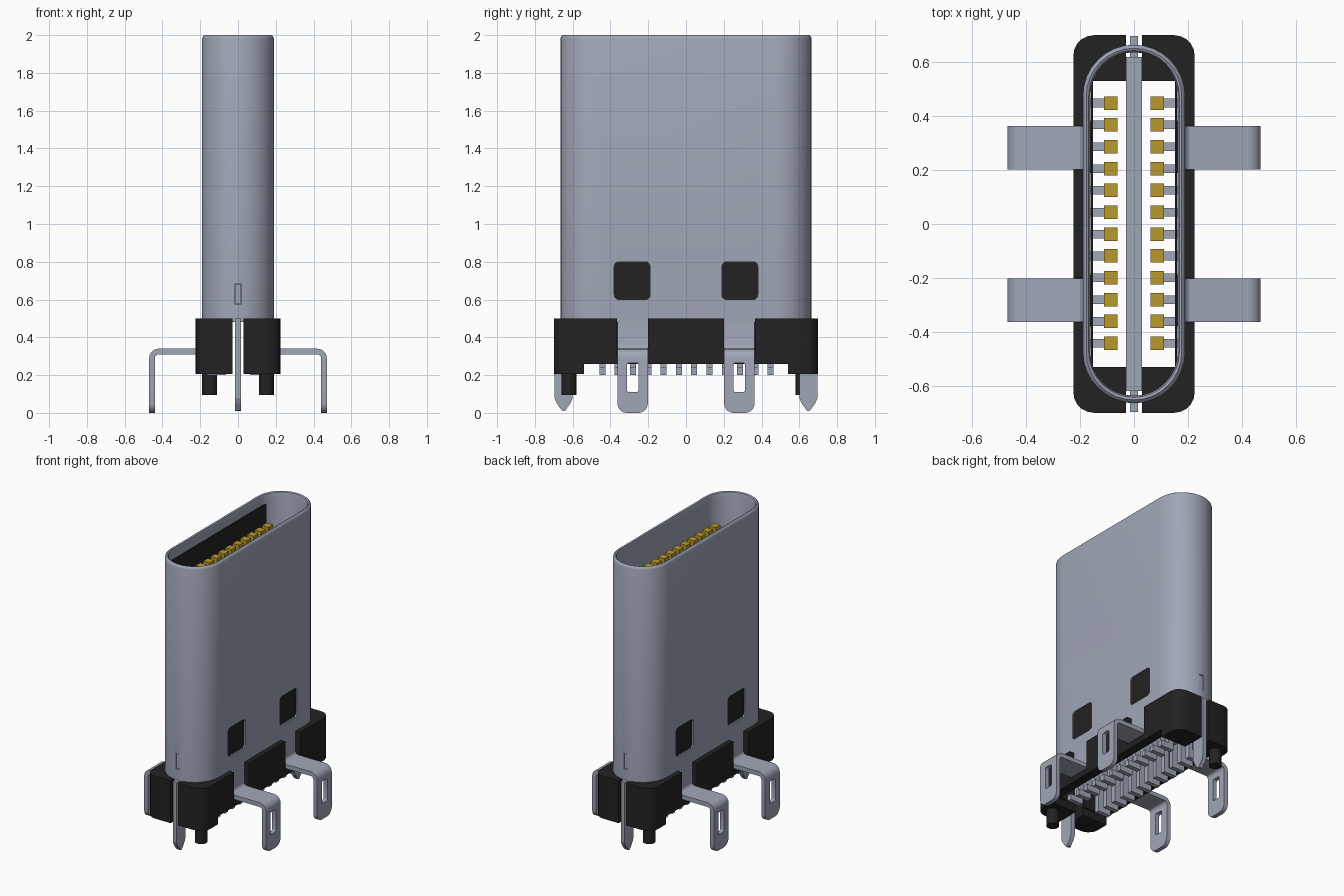
import bpy, bmesh, math
from mathutils import Vector

cube = bpy.data.objects.get("Cube")
if cube:
    bpy.data.objects.remove(cube, do_unlink=True)


def material(name, rgb):
    m = bpy.data.materials.new(name)
    m.use_nodes = True
    m.diffuse_color = (*rgb, 1)
    b = m.node_tree.nodes["Principled BSDF"]
    b.inputs["Base Color"].default_value = (*rgb, 1)
    b.inputs["Roughness"].default_value = 0.5
    return m


STEEL = material("steel grey", (0.35, 0.38, 0.47))
BLACK = material("black plastic", (0.016, 0.016, 0.016))
GOLD = material("contact gold", (0.48, 0.32, 0.026))


def finish(name, bm, mat):
    bmesh.ops.recalc_face_normals(bm, faces=bm.faces)
    me = bpy.data.meshes.new(name)
    bm.to_mesh(me)
    bm.free()
    ob = bpy.data.objects.new(name, me)
    bpy.context.collection.objects.link(ob)
    if mat:
        me.materials.append(mat)
    return ob


def activate(ob):
    bpy.ops.object.select_all(action='DESELECT')
    ob.select_set(True)
    bpy.context.view_layer.objects.active = ob


def smooth(ob):
    activate(ob)
    bpy.ops.object.shade_smooth_by_angle(angle=math.radians(35))


def prism(name, pts, axis, lo, hi, mat):
    """Extrude a 2D outline along an axis (0=x, 1=y, 2=z)."""
    bm = bmesh.new()

    def place(p, t):
        v = list(p)
        v.insert(axis, t)
        return bm.verts.new(v)
    a = [place(p, lo) for p in pts]
    b = [place(p, hi) for p in pts]
    n = len(pts)
    bm.faces.new(a)
    bm.faces.new(b)
    for i in range(n):
        bm.faces.new((a[i], a[(i + 1) % n], b[(i + 1) % n], b[i]))
    return finish(name, bm, mat)


def box(name, x, y, z, mat=None):
    return prism(name, [(x[0], y[0]), (x[1], y[0]), (x[1], y[1]), (x[0], y[1])],
                 2, z[0], z[1], mat)


def rounded(u, v, r, seg=5):
    """Rounded rectangle outline over the ranges u and v."""
    pts = []
    corners = [(u[1] - r, v[1] - r), (u[0] + r, v[1] - r),
               (u[0] + r, v[0] + r), (u[1] - r, v[0] + r)]
    for k, (cx, cy) in enumerate(corners):
        for i in range(seg + 1):
            t = math.pi / 2 * (k + i / seg)
            pts.append((cx + r * math.cos(t), cy + r * math.sin(t)))
    return pts


def cut(ob, cutters):
    for c in cutters:
        m = ob.modifiers.new("cut", 'BOOLEAN')
        m.operation = 'DIFFERENCE'
        m.solver = 'EXACT'
        m.object = c
        activate(ob)
        bpy.ops.object.modifier_apply(modifier=m.name)
        bpy.data.objects.remove(c, do_unlink=True)


# Shell: hollow stadium tube with a rolled top lip
def stadium(r, half=0.475, seg=16):
    return [(r * math.cos(t), s * half + r * math.sin(t))
            for s, t0 in ((1, 0), (-1, math.pi))
            for t in [t0 + math.pi * i / seg for i in range(seg + 1)]]


bm = bmesh.new()
section = [(0.162, 0.48), (0.19, 0.48), (0.19, 1.98), (0.186, 1.993), (0.177, 2.0),
           (0.168, 1.995), (0.162, 1.97)]
rings = [[bm.verts.new((x, y, z)) for x, y in stadium(r)] for r, z in section]
for k, ring in enumerate(rings):
    nxt = rings[(k + 1) % len(rings)]
    for i in range(len(ring)):
        j = (i + 1) % len(ring)
        bm.faces.new((ring[i], ring[j], nxt[j], nxt[i]))
shell = finish("shell", bm, STEEL)
windows = [(-0.38, -0.19), (0.19, 0.38)]
cut(shell, [prism("cutter", rounded(w, (0.6, 0.8), 0.025), 0, -0.4, 0.4, None) for w in windows])
cut(shell, [box("cutter", (-0.015, 0.015), (-0.8, 0.8), (0.575, 0.685))])
smooth(shell)

# Black inserts showing in the shell windows
for side in (-1, 1):
    for k, w in enumerate(windows):
        lo, hi = sorted((side * 0.153, side * 0.181))
        prism(f"window_insert_{k}", rounded(w, (0.6, 0.8), 0.025), 0, lo, hi, BLACK)

# Inner liners along the flat walls
box("right_liner", (-0.16, -0.152), (-0.53, 0.53), (0.27, 1.93), BLACK)
box("left_liner", (0.152, 0.16), (-0.53, 0.53), (0.27, 1.5), BLACK)

# Housing: rounded base, open through the middle, split by a centre slot
STRAPS = [(-0.365, -0.2), (0.2, 0.365)]
housing = prism("housing", rounded((-0.225, 0.225), (-0.7, 0.7), 0.075), 2, 0.205, 0.5, BLACK)
cutters = [box("cutter", (-0.161, 0.161), (-0.53, 0.53), (0.1, 0.6)),
           box("cutter", (-0.03, 0.03), (-0.8, 0.8), (0.1, 0.6)),
           box("cutter", (-0.3, 0.3), (-0.54, 0.54), (0.1, 0.26))]
for s in STRAPS:
    cutters += [box("cutter", x, s, (0.3, 0.6)) for x in ((-0.3, -0.15), (0.15, 0.3))]
cut(housing, cutters)
smooth(housing)

# Locating pegs on opposite corners
for name, x, y in (("front_peg", 0.15, -0.62), ("back_peg", -0.15, 0.62)):
    circle = [(x + 0.04 * math.cos(i * math.pi / 10), y + 0.04 * math.sin(i * math.pi / 10))
              for i in range(20)]
    smooth(prism(name, circle, 2, 0.095, 0.22, BLACK))


# Bent mounting legs with slotted feet
def arc(cx, cz, r, a0, a1, n=5):
    return [(cx + r * math.cos(math.radians(a0 + (a1 - a0) * i / n)),
             cz + r * math.sin(math.radians(a0 + (a1 - a0) * i / n))) for i in range(n + 1)]


leg_path = ([(0.19, 0.5)] + arc(0.21, 0.36, 0.02, 180, 270, 3)
            + arc(0.42, 0.29, 0.05, 90, 0) + [(0.47, 0.0), (0.44, 0.0)]
            + arc(0.42, 0.29, 0.02, 0, 90) + arc(0.21, 0.36, 0.05, 270, 180, 3) + [(0.16, 0.5)])
for side in (-1, 1):
    for s in STRAPS:
        y0, y1 = s[0] + 0.002, s[1] - 0.002
        leg = prism("mounting_leg", [(side * x, z) for x, z in leg_path], 1, y0, y1, STEEL)
        bm = bmesh.new()
        bm.from_mesh(leg.data)
        ends = [e for e in bm.edges if all(v.co.z < 0.001 for v in e.verts)
                and abs(e.verts[0].co.y - e.verts[1].co.y) < 0.001]
        bmesh.ops.bevel(bm, geom=ends, offset=0.05, segments=5, profile=0.5, affect='EDGES')
        bm.to_mesh(leg.data)
        bm.free()
        mid = (y0 + y1) / 2
        lo, hi = sorted((side * 0.4, side * 0.5))
        cut(leg, [prism("cutter", rounded((mid - 0.03, mid + 0.03), (0.11, 0.265), 0.01, 3),
                        0, lo, hi, None)])
        smooth(leg)

# Centre plate, with pointed pins at both ends
box("centre_plate", (-0.03, 0.03), (-0.62, 0.62), (0.5, 1.75), STEEL)
box("centre_plate_root", (-0.013, 0.013), (-0.62, 0.62), (0.3, 0.5), STEEL)
box("centre_tab", (-0.014, 0.014), (-0.66, 0.66), (0.578, 0.682), STEEL)
for side in (-1, 1):
    pin = [(0.60, 0.5), (0.60, 0.08), (0.612, 0.05), (0.64, 0.012), (0.648, 0.01),
           (0.656, 0.012), (0.684, 0.05), (0.697, 0.08), (0.697, 0.5)]
    prism("pointed_pin", [(side * y, z) for y, z in pin], 0, -0.015, 0.015, STEEL)

# Two rows of contacts, each with a solder foot
for side in (-1, 1):
    for i in range(12):
        y = -0.4425 + i * 0.081
        xs = sorted((side * 0.062, side * 0.112))
        box("contact", xs, (y - 0.025, y + 0.025), (0.5, 1.83), GOLD)
        fs = sorted((side * 0.064, side * 0.163))
        box("contact_foot", fs, (y - 0.016, y + 0.016), (0.2, 0.24), STEEL)
        ss = sorted((side * 0.064, side * 0.105))
        box("contact_stem", ss, (y - 0.016, y + 0.016), (0.23, 0.5), STEEL)
